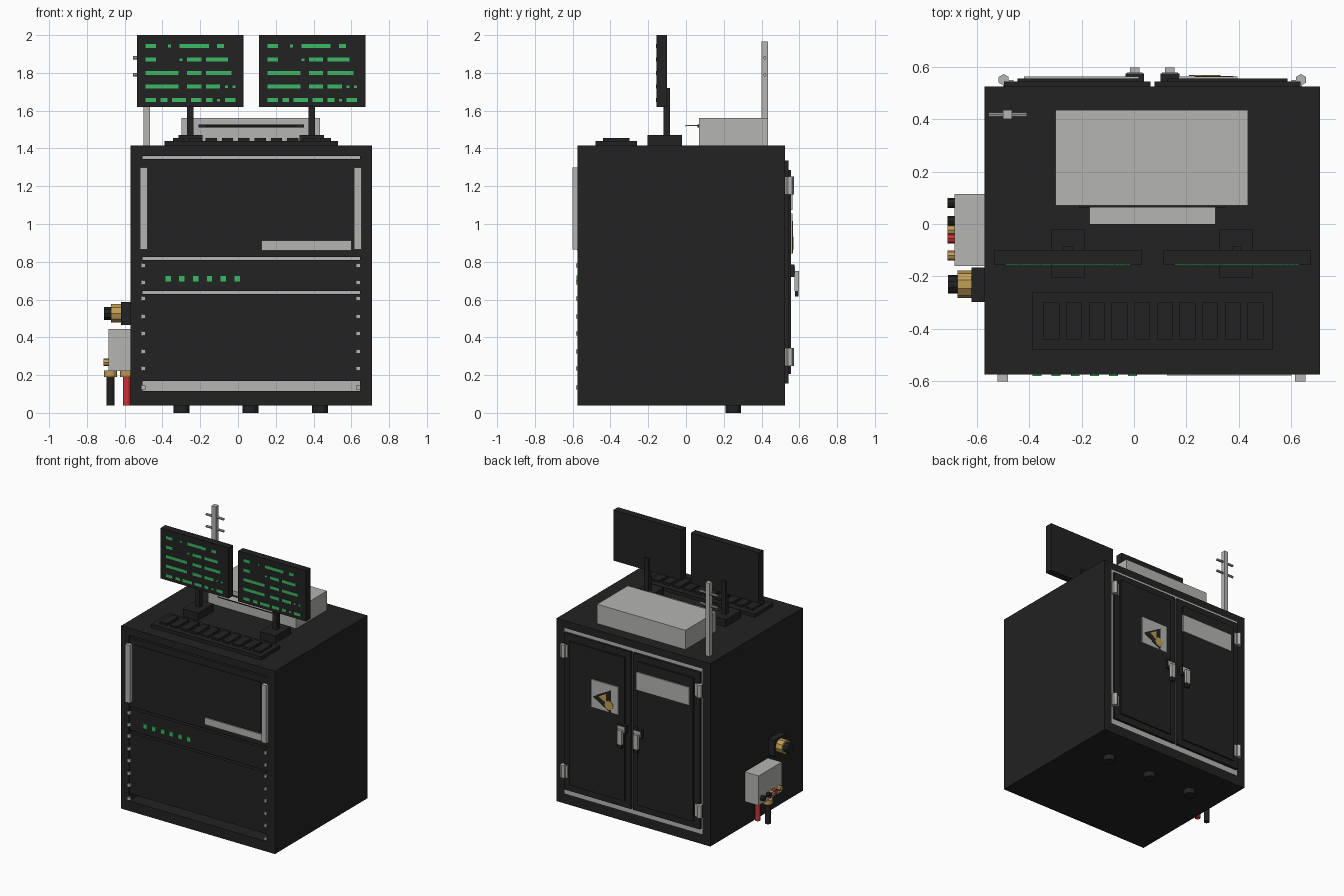
import bpy, bmesh
from math import pi
from mathutils import Matrix, Vector

default_cube = bpy.data.objects.get("Cube")
if default_cube:
    bpy.data.objects.remove(default_cube, do_unlink=True)


def material(name, red, green, blue):
    mat = bpy.data.materials.new(name)
    mat.use_nodes = True
    mat.diffuse_color = (red, green, blue, 1)
    mat.node_tree.nodes["Principled BSDF"].inputs["Base Color"].default_value = (red, green, blue, 1)
    return mat


black = material("matte black", .016, .016, .016)
grey = material("light grey", .46, .46, .45)
green = material("signal green", .045, .48, .13)
gold = material("brass gold", .53, .34, .09)
red = material("cable red", .6, .035, .04)


def finish(name, mat, bm):
    mesh = bpy.data.meshes.new(name)
    bm.to_mesh(mesh)
    bm.free()
    mesh.materials.append(mat)
    obj = bpy.data.objects.new(name, mesh)
    bpy.context.scene.collection.objects.link(obj)
    return obj


def boxes(name, mat, spans):
    """One object made of boxes, each given as x, y and z ranges."""
    bm = bmesh.new()
    for span in spans:
        centre = Vector([(low + high) / 2 for low, high in span])
        size = Vector([high - low for low, high in span])
        bmesh.ops.create_cube(bm, size=1, matrix=Matrix.LocRotScale(centre, None, size))
    return finish(name, mat, bm)


def box(name, mat, x, y, z):
    return boxes(name, mat, [(x, y, z)])


def rod(name, mat, centre, radius, length, axis="Z", sides=12):
    """A cylinder along the given axis."""
    turn = {"X": Matrix.Rotation(pi / 2, 4, "Y"), "Y": Matrix.Rotation(pi / 2, 4, "X"),
            "Z": Matrix.Identity(4)}[axis]
    bm = bmesh.new()
    bmesh.ops.create_cone(bm, cap_ends=True, segments=sides, radius1=radius, radius2=radius,
                          depth=length, matrix=Matrix.Translation(centre) @ turn)
    return finish(name, mat, bm)


def around(middle, half):
    return (middle - half, middle + half)


# Cabinet: hollow shell, open at the front, with a grey rear sheet
left, right, front, back, floor, roof = .71, -.57, -.575, .525, .04, 1.415
open_x, open_z = (-.505, .645), (.115, 1.36)
depth = (front, back)
boxes("cabinet_shell", black, [
    ((right, open_x[0]), depth, (floor, roof)),
    ((open_x[1], left), depth, (floor, roof)),
    (open_x, depth, (floor, open_z[0])),
    (open_x, depth, (open_z[1], roof))])
box("rear_sheet", grey, open_x, (back - .02, back), open_z)

# Rack panels with narrow gaps between them
panels = {"lower": (.17, .63), "middle": (.645, .81), "upper": (.825, 1.345)}
for level, height in panels.items():
    box(level + "_rack_panel", black, open_x, (front + .005, front + .14), height)
box("upper_panel_plate", black, (-.45, .59), (front, front + .006), (.93, 1.3))

# Front handles, name plate, status lights and rack screws
for side, x in (("right", -.5), ("left", .635)):
    box(side + "_rack_handle", grey, around(x, .02), (-.6, front + .006), (.865, 1.3))
    boxes(side + "_rack_screws", grey,
          [(around(x, .011), (front - .007, front + .006), around(z, .011))
           for z in (.135, .235, .325, .42, .51, .605, .69, .78)])
box("name_plate", grey, (.125, .6), (front - .003, front + .006), (.86, .912))
boxes("status_lights", green,
      [(around(-.37 + i * .073, .017), (front - .004, front + .006), around(.71, .017)) for i in range(6)])

# Feet
for i, x in enumerate((-.3, .067, .435)):
    rod(f"foot_{i}", black, (x, .25, floor / 2), .042, floor)

# Rear doors, built hinge side first
middle = .07
for side, sign in (("left", 1), ("right", -1)):
    def across(near, far):
        return tuple(sorted((middle + sign * near, middle + sign * far)))

    box(side + "_door", black, across(.008, .565), (back, back + .018), (.155, 1.335))
    box(side + "_door_panel", black, across(.055, .515), (back + .018, back + .03), (.205, 1.285))
    for level, z in (("lower", .297), ("upper", 1.203)):
        rod(f"{side}_{level}_hinge", grey, (middle + sign * .567, .55, z), .022, .095, sides=6)
        box(f"{side}_{level}_hinge_leaf", grey, across(.53, .57), (back, .55), around(z, .045))
    x = middle + sign * .067
    box(side + "_latch_base", black, around(x, .036), (back, .574), (.72, .785))
    box(side + "_latch_cap", grey, around(x, .03), (.57, .577), (.735, .775))
    box(side + "_door_handle", grey, around(x, .018), (.574, .597), (.645, .752))
    box(side + "_handle_tip", black, around(x, .016), (.576, .595), (.615, .645))

# Door plates: blank label and warning sign
plate_y = (back + .03, back + .038)
box("door_label", grey, (-.42, .02), plate_y, (1.075, 1.21))
box("warning_sign", grey, (.17, .395), plate_y, (.845, 1.055))


def triangle(name, mat, centre, size, y):
    bm = bmesh.new()
    bmesh.ops.create_cone(bm, cap_ends=True, segments=3, radius1=size, radius2=size, depth=.003,
                          matrix=Matrix.Translation((centre[0], y, centre[1]))
                          @ Matrix.Rotation(-pi / 2, 4, "X") @ Matrix.Rotation(-pi / 2, 4, "Z"))
    return finish(name, mat, bm)


triangle("warning_triangle", black, (.28, .93), .1, plate_y[1] + .001)
triangle("warning_triangle_inner", gold, (.29, .945), .04, plate_y[1] + .003)
rod("warning_disc", gold, (.245, plate_y[1] + .003, .9), .035, .004, "Y")

# Monitors, stands and lines of glowing dashes
dash_rows = ("###   #  ########  ##",
             "###      # #### ######",
             "#########  #### #######",
             "#########  #### #### # #",
             "### ## #### ### ## # ###")


def dashes(start):
    spans = []
    for row, text in enumerate(dash_rows):
        z = 1.942 - row * .0715
        column = 0
        for word in text.split(" "):
            if word:
                low = start + column * .02
                high = low + len(word) * .02 - .004
                thick = .011 if len(word) > 1 else .007
                spans.append(((low, high), (-.158, -.15), around(z, thick)))
            column += len(word) + 1
    return spans


for side, x in (("right", -.535), ("left", .11)):
    stand = x + (.283 if side == "right" else .28)
    box(side + "_monitor", black, (x, x + .565), (-.155, -.1), (1.62, 2))
    boxes(side + "_screen_lines", green, dashes(x + .045))
    box(side + "_stand_post", black, around(stand, .017), (-.12, -.085), (1.45, 1.72))
    box(side + "_stand_base", black, around(stand, .064), (-.205, -.02), (roof, 1.47))

# Keyboard
box("keyboard", black, (-.39, .53), (-.48, -.26), (roof, 1.44))
boxes("keyboard_keys", black,
      [(around(-.315 + i * .0865, .03), (-.44, -.3), (1.44, 1.455)) for i in range(10)])

# Printer with paper slot and sheet
box("printer_body", grey, (-.3, .435), (.07, .435), (roof, 1.56))
box("printer_slot", black, (-.21, .35), (.062, .072), (1.51, 1.528))
box("paper_sheet", grey, (-.17, .31), (0, .07), (1.519, 1.523))
box("paper_front_edge", black, (-.17, .31), (-.003, 0), (1.517, 1.524))

# Antenna mast with cross bars
box("antenna_mast", grey, around(-.482, .017), (.4, .434), (roof, 1.965))
for level, z in (("lower", 1.79), ("upper", 1.88)):
    rod(level + "_cross_bar", grey, (-.482, .417, z), .009, .146, "X", 8)

# Round power connector on the right side
box("connector_base", black, (-.62, right), (-.297, -.165), (.465, .588))
rod("connector_ring", gold, (-.645, -.23, .527), .052, .055, "X", 10)
rod("connector_plug", black, (-.69, -.23, .527), .036, .04, "X", 10)

# Junction box with terminals and hanging cables
box("junction_box", grey, (-.685, right), (-.16, .115), (.222, .445))
for name, mat, y in (("rear_black", black, .08), ("black", black, .012), ("small_gold", gold, -.022),
                     ("red", red, -.055), ("front_gold", gold, -.12)):
    rod(name + "_terminal", mat, (-.697, y, .268), .019, .03, "X", 8)
for name, mat, x in (("black", black, -.675), ("red", red, -.59)):
    rod(name + "_cable_collar", gold, (x, -.01, .207), .034, .034)
    rod(name + "_cable", mat, (x, -.01, .117), .02, .154)
